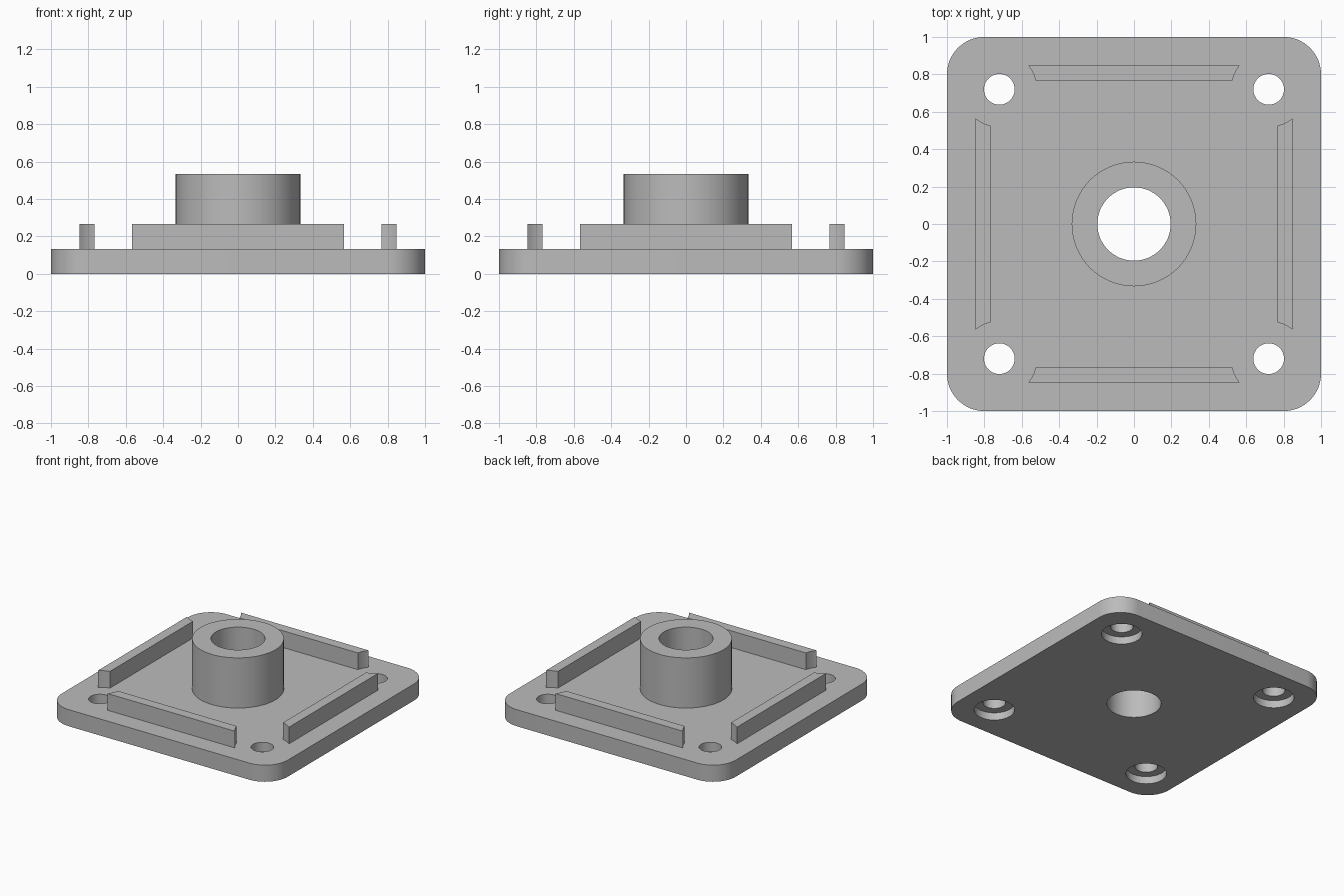
import bpy
import bmesh
from math import sin, cos, pi, sqrt, atan2

if "Cube" in bpy.data.objects:
    bpy.data.objects.remove(bpy.data.objects["Cube"], do_unlink=True)

PLATE_TOP = 0.133
RIB_TOP = 0.267
BOSS_TOP = 0.535
HOLE = 0.72           # bolt hole offset from the centre
CLEARANCE = 0.2       # round clearance the ribs leave about each bolt hole

grey = bpy.data.materials.new("plain grey")
grey.use_nodes = True
grey.diffuse_color = (0.5, 0.5, 0.5, 1)
grey.node_tree.nodes["Principled BSDF"].inputs["Base Color"].default_value = (0.5, 0.5, 0.5, 1)


def arc(cx, cy, r, start, end, steps):
    return [(cx + r * cos(start + (end - start) * i / steps),
             cy + r * sin(start + (end - start) * i / steps)) for i in range(steps + 1)]


def circle(cx, cy, r, steps=64):
    return arc(cx, cy, r, 0, 2 * pi, steps)[:-1]


def prism(name, outline, z0, z1):
    """Extrude a flat outline from z0 up to z1."""
    bm = bmesh.new()
    face = bm.faces.new([bm.verts.new((x, y, z0)) for x, y in outline])
    grown = bmesh.ops.extrude_face_region(bm, geom=[face])["geom"]
    top = [v for v in grown if isinstance(v, bmesh.types.BMVert)]
    bmesh.ops.translate(bm, verts=top, vec=(0, 0, z1 - z0))
    bmesh.ops.recalc_face_normals(bm, faces=bm.faces)
    mesh = bpy.data.meshes.new(name)
    bm.to_mesh(mesh)
    bm.free()
    mesh.materials.append(grey)
    obj = bpy.data.objects.new(name, mesh)
    bpy.context.collection.objects.link(obj)
    return obj


def activate(obj):
    bpy.ops.object.select_all(action='DESELECT')
    obj.select_set(True)
    bpy.context.view_layer.objects.active = obj


def drill(obj, cx, cy, r, z0, z1):
    """Cut a round hole and discard the cutter."""
    cutter = prism("cutter", circle(cx, cy, r), z0, z1)
    cutter.hide_render = True
    activate(obj)
    mod = obj.modifiers.new("drill", 'BOOLEAN')
    mod.operation = 'DIFFERENCE'
    mod.solver = 'EXACT'
    mod.object = cutter
    bpy.ops.object.modifier_apply(modifier=mod.name)
    bpy.data.objects.remove(cutter, do_unlink=True)


# Base plate with rounded corners
outline = []
for k, (sx, sy) in enumerate([(1, 1), (-1, 1), (-1, -1), (1, -1)]):
    outline += arc(0.8 * sx, 0.8 * sy, 0.2, k * pi / 2, (k + 1) * pi / 2, 16)
plate = prism("base_plate", outline, 0, PLATE_TOP)

# Bolt holes, counterbored from beneath
for sx in (-1, 1):
    for sy in (-1, 1):
        drill(plate, sx * HOLE, sy * HOLE, 0.082, -0.1, 0.3)
        drill(plate, sx * HOLE, sy * HOLE, 0.147, -0.1, 0.06)

# Central boss, bored right through the plate
boss = prism("central_boss", circle(0, 0, 0.333, 96), PLATE_TOP, BOSS_TOP)
for part in (plate, boss):
    drill(part, 0, 0, 0.196, -0.1, 0.7)

# Four ribs whose ends curve around the bolt holes
inner, outer = 0.767, 0.847
angles = [atan2(y - HOLE, -sqrt(CLEARANCE ** 2 - (y - HOLE) ** 2)) for y in (inner, outer)]
end = arc(HOLE, HOLE, CLEARANCE, angles[0], angles[1], 8)
rib_outline = end + [(-x, y) for x, y in reversed(end)]
ribs = []
for k, side in enumerate(["back", "right", "front", "left"]):
    c, s = round(cos(k * pi / 2)), round(sin(k * pi / 2))
    turned = [(c * x - s * y, s * x + c * y) for x, y in rib_outline]
    ribs.append(prism(side + "_rib", turned, PLATE_TOP, RIB_TOP))

# Smooth the round walls, keep the edges crisp
for obj in [plate, boss] + ribs:
    activate(obj)
    bpy.ops.object.shade_smooth_by_angle(angle=pi / 6)
